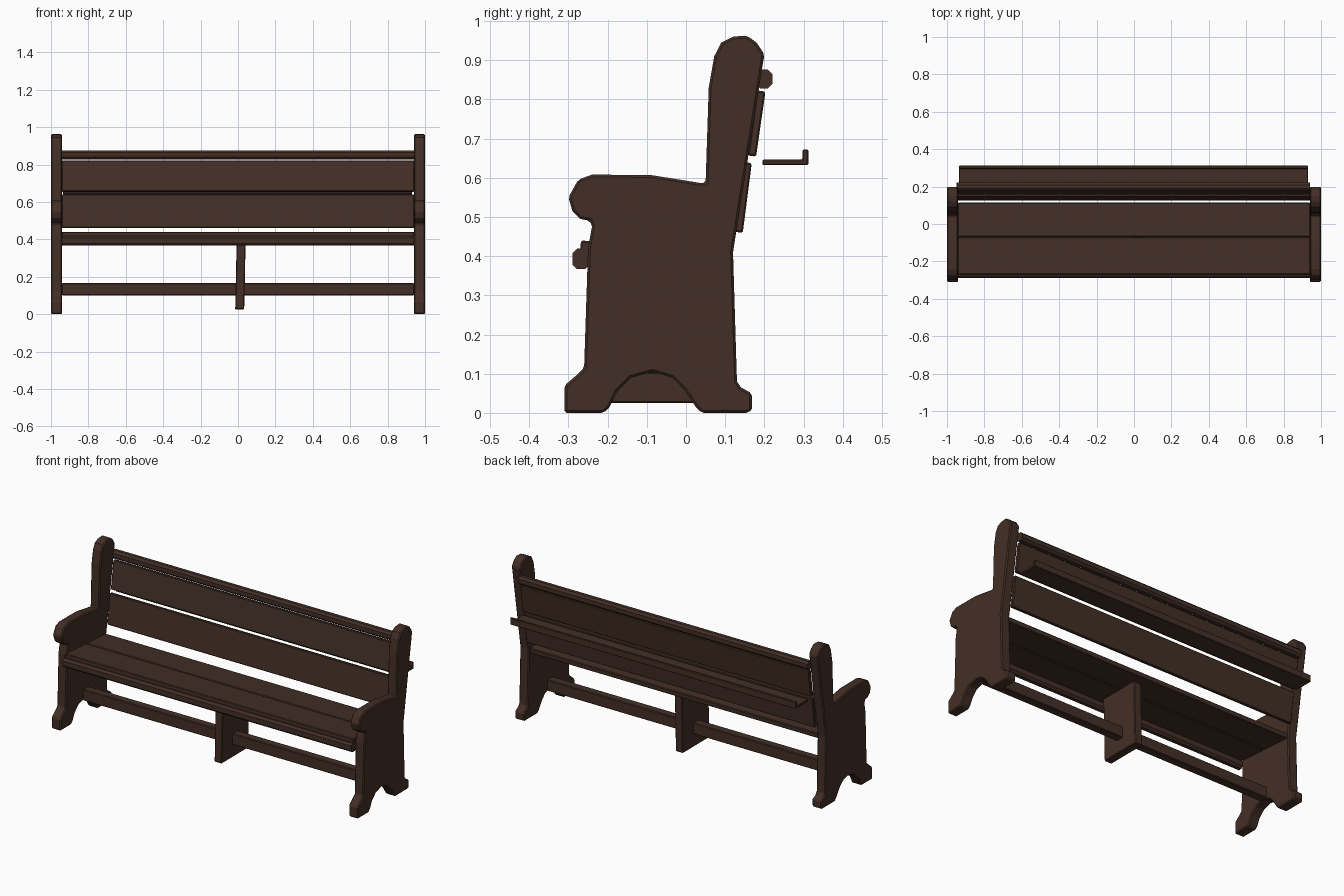
import bpy
import bmesh
import math

old = bpy.data.objects.get("Cube")
if old:
    bpy.data.objects.remove(old, do_unlink=True)

wood = bpy.data.materials.new("dark brown wood")
wood.use_nodes = True
colour = (0.056, 0.028, 0.019, 1)
wood.diffuse_color = colour
shader = next(n for n in wood.node_tree.nodes if n.type == 'BSDF_PRINCIPLED')
shader.inputs["Base Color"].default_value = colour


def extrude_profile(name, profile, left, right, bevel=0.004):
    """Sweep a closed (y, z) outline along x between two positions."""
    bm = bmesh.new()
    face = bm.faces.new([bm.verts.new((left, y, z)) for y, z in profile])
    swept = bmesh.ops.extrude_face_region(bm, geom=[face])
    moved = [g for g in swept["geom"] if isinstance(g, bmesh.types.BMVert)]
    bmesh.ops.translate(bm, verts=moved, vec=(right - left, 0, 0))
    bmesh.ops.recalc_face_normals(bm, faces=bm.faces)
    mesh = bpy.data.meshes.new(name)
    bm.to_mesh(mesh)
    bm.free()
    mesh.materials.append(wood)
    obj = bpy.data.objects.new(name, mesh)
    bpy.context.collection.objects.link(obj)
    if bevel:
        mod = obj.modifiers.new("worn edges", 'BEVEL')
        mod.width = bevel
        mod.segments = 1
        mod.limit_method = 'ANGLE'
        mod.angle_limit = math.radians(40)
    return obj


def plank_section(start, end, thickness):
    """Rectangle running from start to end, thickened to its right-hand side."""
    dy, dz = end[0] - start[0], end[1] - start[1]
    length = math.hypot(dy, dz)
    oy, oz = dz / length * thickness, -dy / length * thickness
    return [start, end, (end[0] + oy, end[1] + oz), (start[0] + oy, start[1] + oz)]


def rounded_section(y, z, width, height):
    """Rectangle with cut corners, giving eight sides."""
    c = min(width, height) * 0.27
    w, h = width / 2, height / 2
    return [(y + a, z + b) for a, b in (
        (-w, c - h), (c - w, -h), (w - c, -h), (w, c - h),
        (w, h - c), (w - c, h), (c - w, h), (-w, h - c))]


# End panels: feet with an arch, tall back post and rounded armrest
end_outline = [
    # front foot and arch
    (-.31, 0), (-.21, 0), (-.195, .015), (-.175, .055), (-.14, .09),
    (-.085, .105), (-.035, .09), (-.005, .06), (.025, .015), (.04, 0),
    # rear foot and back edge
    (.16, 0), (.168, .01), (.168, .05), (.14, .065), (.13, .08), (.12, .41),
    # rounded top of the post
    (.2, .915), (.18, .945), (.155, .963), (.12, .96), (.09, .945),
    (.072, .91), (.058, .83), (.05, .587),
    # armrest
    (.035, .587), (-.09, .607), (-.24, .608), (-.275, .595), (-.3, .55),
    (-.29, .515), (-.27, .495), (-.245, .49),
    # front edge
    (-.24, .475), (-.25, .42), (-.26, .115), (-.275, .1), (-.31, .07),
]
for side, start in (("right", -1), ("left", 0.94)):
    extrude_profile(side + "_end_panel", end_outline, start, start + 0.06, 0.006)

# Seat boards, sloping gently to the back
inner = 0.942
extrude_profile("front_seat_board", plank_section((-.268, .44), (-.072, .426), .03), -inner, inner)
extrude_profile("rear_seat_board", plank_section((-.068, .426), (.114, .414), .03), -inner, inner)
extrude_profile("seat_front_rail", rounded_section(-.268, .393, .044, .052), -inner, inner, 0)

# Leaning back boards and the rail above them
extrude_profile("lower_back_board", plank_section((.124, .462), (.147, .64), .021), -inner, inner)
extrude_profile("upper_back_board", plank_section((.157, .657), (.181, .823), .022), -inner, inner)
extrude_profile("top_back_rail", rounded_section(.199, .852, .044, .048), -.948, inner, 0)

# Book shelf behind the back, with an upright lip
shelf_outline = [(.195, .632), (.312, .632), (.312, .672), (.297, .672),
                 (.297, .646), (.195, .646)]
extrude_profile("book_shelf", shelf_outline, -.935, .93, 0.003)

# Centre support, leaning a little sideways
support_outline = [(-.2, .025), (.05, .025), (.05, .395), (-.2, .395)]
support = extrude_profile("centre_support", support_outline, -.015, .033)
for vert in support.data.vertices:
    if vert.co.z > 0.2:
        vert.co.x += 0.008

# Lower stretcher running between the end panels
stretcher_outline = [(-.1, .1), (-.05, .1), (-.05, .166), (-.1, .166)]
extrude_profile("lower_stretcher", stretcher_outline, -inner, inner)
